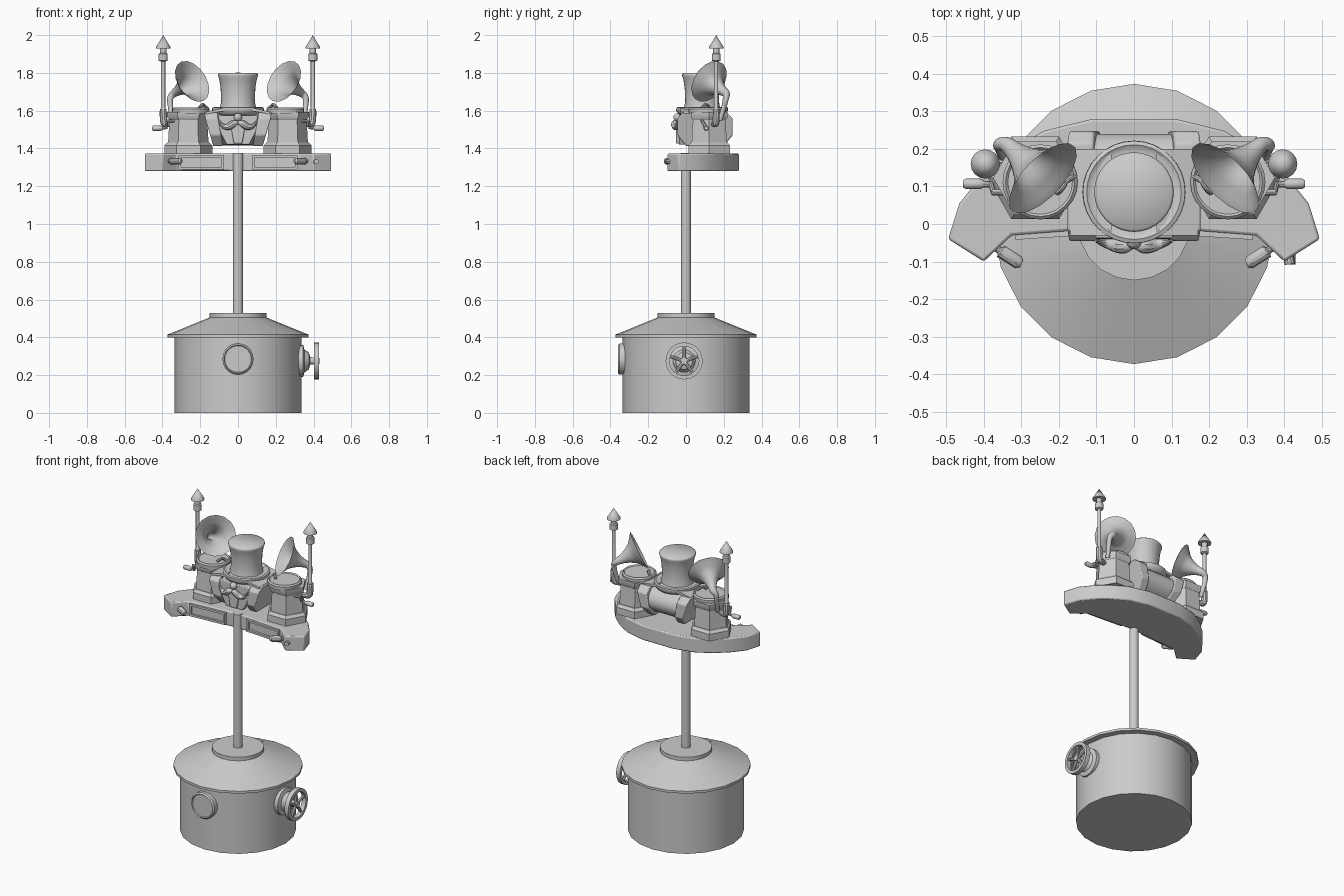
import bpy, bmesh
from math import sin, cos, pi, radians
from mathutils import Matrix, Vector

if "Cube" in bpy.data.objects:
    bpy.data.objects.remove(bpy.data.objects["Cube"])

T = Matrix.Translation


def finish(name, bm, mirror=False, bevel=0.0, angle=35):
    bmesh.ops.remove_doubles(bm, verts=bm.verts, dist=1e-5)
    bmesh.ops.recalc_face_normals(bm, faces=bm.faces)
    me = bpy.data.meshes.new(name)
    bm.to_mesh(me)
    bm.free()
    me.shade_smooth()
    me.set_sharp_from_angle(angle=radians(angle))
    ob = bpy.data.objects.new(name, me)
    bpy.context.collection.objects.link(ob)
    if bevel:
        m = ob.modifiers.new("bevel", 'BEVEL')
        m.width, m.segments, m.limit_method = bevel, 2, 'ANGLE'
    if mirror:
        ob.modifiers.new("mirror", 'MIRROR')
    return ob


def lathe(name, profile, n, mat=Matrix(), closed=False, phase=0.0, **kw):
    bm = bmesh.new()
    rings = [[bm.verts.new(mat @ Vector((r * cos(phase + 2 * pi * i / n), r * sin(phase + 2 * pi * i / n), z)))
              for i in range(n)] for r, z in profile]
    pairs = list(zip(rings, rings[1:]))
    if closed:
        pairs.append((rings[-1], rings[0]))
    for a, b in pairs:
        for i in range(n):
            j = (i + 1) % n
            bm.faces.new((a[i], a[j], b[j], b[i]))
    if not closed:
        for ring, (r, z) in ((rings[0], profile[0]), (rings[-1], profile[-1])):
            if r > 0:
                bm.faces.new(ring)
    return finish(name, bm, **kw)


def prism(name, pts, axis, d0, d1, taper=None, **kw):
    """Extrude a 2D outline along x, y or z."""
    place = {'x': lambda a, b, d: (d, a, b), 'y': lambda a, b, d: (a, d, b), 'z': lambda a, b, d: (a, b, d)}[axis]
    bm = bmesh.new()
    lo = [bm.verts.new(place(a, b, d0)) for a, b in pts]
    hi = [bm.verts.new(place(a, b, d1)) for a, b in pts]
    bm.faces.new(lo)
    bm.faces.new(hi)
    for i in range(len(pts)):
        j = (i + 1) % len(pts)
        bm.faces.new((lo[i], lo[j], hi[j], hi[i]))
    if taper:
        for v in bm.verts:
            v.co.x *= taper(v.co.z)
    return finish(name, bm, **kw)


def tube(name, pts, radii, caps=True, curved=True, res=3, **kw):
    cu = bpy.data.curves.new(name, 'CURVE')
    cu.dimensions, cu.bevel_depth, cu.bevel_resolution = '3D', 1.0, res
    cu.use_fill_caps = caps
    sp = cu.splines.new('NURBS' if curved else 'POLY')
    sp.points.add(len(pts) - 1)
    for p, co, r in zip(sp.points, pts, radii):
        p.co, p.radius = (*co, 1), r
    if curved:
        sp.order_u, sp.use_endpoint_u, sp.resolution_u = 3, True, 5
    tmp = bpy.data.objects.new("tmp", cu)
    bpy.context.collection.objects.link(tmp)
    me = bpy.data.meshes.new_from_object(tmp.evaluated_get(bpy.context.evaluated_depsgraph_get()))
    bm = bmesh.new()
    bm.from_mesh(me)
    bpy.data.objects.remove(tmp)
    bpy.data.meshes.remove(me)
    return finish(name, bm, **kw)


RX = Matrix.Rotation(pi / 2, 4, 'X')   # z -> -y
RY = Matrix.Rotation(pi / 2, 4, 'Y')   # z -> +x

# Boiler base, roof and post
lathe("boiler_drum", [(.335, 0), (.335, .405)], 20)
lathe("boiler_roof", [(.335, .4), (.373, .4), (.373, .415), (.15, .505), (.15, .528), (0, .528)], 20, angle=25)
lathe("post", [(.027, .5), (.027, 1.375)], 16)

# Round gauge on the front
lathe("gauge", [(.082, .32), (.082, .352), (.074, .36), (.07, .355), (0, .355)], 28, T((0, 0, .285)) @ RX)

# Valve wheel on the right side
hub = T((0, -.01, .275))
lathe("valve_body", [(.085, .31), (.085, .345), (.06, .352), (.045, .375), (.02, .382), (.018, .43), (0, .432)],
      20, hub @ RY)
lathe("valve_rim", [(.078, .402), (.098, .402), (.098, .43), (.078, .43)], 24, hub @ RY, closed=True)
for k in range(5):
    a = pi / 2 + k * 2 * pi / 5
    tube(f"valve_spoke_{k + 1}", [hub @ Vector((.416, 0, 0)), hub @ Vector((.416, .085 * cos(a), .085 * sin(a)))],
         [.011, .008], curved=False, res=2)

# Crescent platform with angled wings
half = [(.325, -.03), (.40, -.1), (.495, -.04), (.465, .055), (.405, .13), (.33, .195), (.24, .248), (.11, .28)]
prism("platform", [(0, -.005)] + half + [(-x, y) for x, y in reversed(half)], 'z', 1.28, 1.373,
      bevel=.007, angle=30)

# Framed panels on the platform front
for z0, z1 in ((1.288, 1.301), (1.352, 1.365)):
    prism("panel_rail", [(.075, -.026), (.315, -.042), (.315, -.015), (.075, 0)], 'z', z0, z1, mirror=True)
for x in (.075, .302):
    y = -.026 - (x - .075) * .067
    prism("panel_stile", [(x, y), (x + .013, y), (x + .013, y + .025), (x, y + .025)], 'z', 1.288, 1.365, mirror=True)
tube("wing_lever", [(.38, -.055, 1.333), (.358, -.07, 1.333), (.354, -.073, 1.333), (.308, -.102, 1.333),
                    (.299, -.106, 1.333)], [.01, .01, .018, .018, .011], curved=False, mirror=True)
tube("wing_knob", [(.41, -.08, 1.33), (.415, -.107, 1.33)], [.014, .014], curved=False)

# Hexagonal cabinets with round lids
cab = T((.263, .123, 0))
lathe("cabinet_base", [(.127, 1.37), (.127, 1.415), (.112, 1.432)], 6, cab, mirror=True)
lathe("cabinet_body", [(.108, 1.42), (.1, 1.55), (.112, 1.566), (.112, 1.592)], 6, cab, mirror=True)
lathe("turntable", [(.098, 1.585), (.1, 1.61), (.092, 1.618), (.086, 1.612), (0, 1.612)], 24,
      T((.25, .112, 0)), mirror=True)
tube("needle_arm", [(.205, .085, 1.615), (.19, .095, 1.635), (.18, .12, 1.628), (.16, .125, 1.61)],
     [.009, .008, .008, .008], mirror=True)

# Side cranks
tube("crank_arm", [(.33, .085, 1.545), (.375, .085, 1.545), (.38, .105, 1.51), (.41, .107, 1.507)],
     [.009] * 4, curved=False, res=2, mirror=True)
lathe("crank_grip", [(.011, .402), (.014, .41), (.014, .448), (.009, .455)], 12, T((0, .107, 1.507)) @ RY, mirror=True)

# Listening horns: bent tube flaring into a bell
n = Vector((-.65, -.62, .43)).normalized()
mouth = Vector((.243, .122, 1.755))
flare = [(-.15, .02), (-.11, .027), (-.075, .042), (-.04, .064), (-.018, .093), (-.004, .112), (0, .12)]
tube("horn", [(.35, .18, 1.55), (.357, .2, 1.61), (.362, .212, 1.67)] + [mouth + n * d for d, r in flare],
     [.012, .013, .016] + [r for d, r in flare], caps=False, res=6, mirror=True, angle=60)

# Slim chimneys with pointed caps
stack = T((.396, .16, 0))
tube("chimney_elbow", [(.34, .145, 1.53), (.385, .155, 1.525), (.396, .16, 1.545), (.396, .16, 1.61)],
     [.014, .018, .02, .018], mirror=True)
lathe("chimney_pipe", [(.019, 1.6), (.011, 1.615), (.011, 1.86), (.024, 1.865), (.024, 1.9), (.017, 1.905),
                       (.017, 1.935)], 14, stack, mirror=True)
lathe("chimney_cap", [(.039, 1.93), (.039, 1.936), (0, 2.0)], 16, stack, mirror=True)

# Central barrel body between two tapered side cheeks
prism("barrel", [(.1 + .14 * cos(a * pi / 12), 1.508 + .093 * sin(a * pi / 12)) for a in range(24)],
      'x', -.125, .125)
prism("side_cheek", [(-.045, 1.47), (-.045, 1.56), (-.015, 1.592), (.215, 1.592), (.247, 1.56), (.247, 1.47),
                     (.2, 1.413), (0, 1.413)], 'x', .108, .178,
      taper=lambda z: 1 - .27 * max(0, 1.57 - z) / .16, bevel=.006, mirror=True)
prism("top_plate", [(.06, 1.6), (.168, 1.582), (.17, 1.594), (.06, 1.618)], 'y', -.03, .2, mirror=True)

# Face plate, chin, nose and moustache
prism("face_plate", [(-.105, 1.575), (.105, 1.575), (.1, 1.5), (.06, 1.42), (-.06, 1.42), (-.1, 1.5)], 'y',
      -.038, 0, bevel=.005)
prism("chin", [(-.04, 1.53), (.04, 1.53), (.022, 1.425), (-.022, 1.425)], 'y', -.052, -.02, bevel=.006)
lathe("nose", [(.022 * sin(k * pi / 8), -.022 * cos(k * pi / 8)) for k in range(9)], 14, T((0, -.045, 1.565)))
tube("moustache", [(0, -.055, 1.535), (.02, -.06, 1.537), (.045, -.058, 1.515), (.07, -.053, 1.512),
                   (.092, -.048, 1.53), (.102, -.045, 1.552)], [.008, .02, .02, .013, .008, .003], mirror=True)

# Flared top hat with curled brim
lathe("top_hat", [(0, 1.565), (.1, 1.57), (.122, 1.58), (.137, 1.6), (.136, 1.616), (.126, 1.62), (.112, 1.61),
                  (.096, 1.614), (.089, 1.65), (.092, 1.72), (.1, 1.77), (.106, 1.785), (.106, 1.793),
                  (.1, 1.799), (0, 1.801)], 32, T((0, .085, 0)), angle=50)
